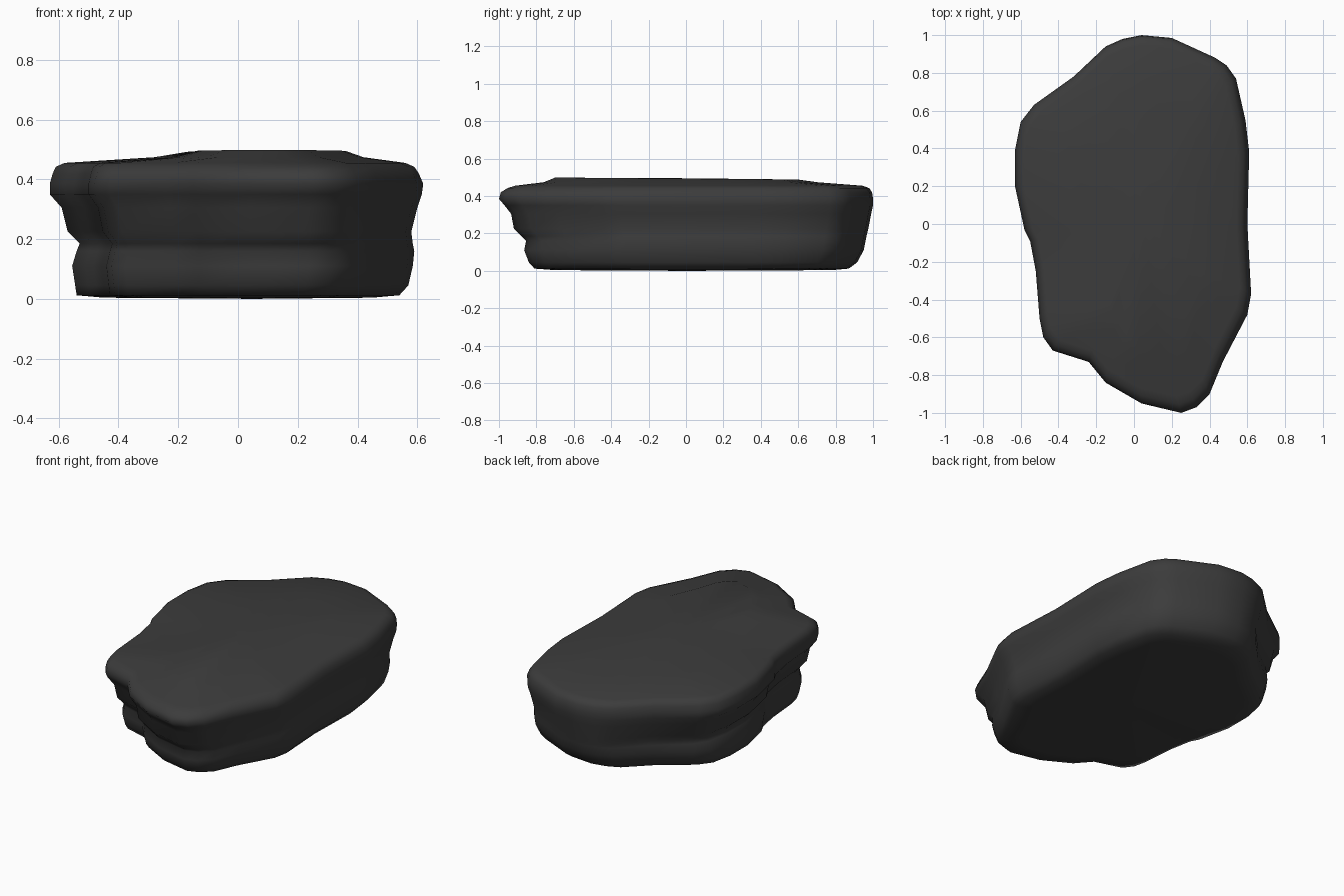
import bpy, bmesh, math

# Widest outline of the slab seen from above, counter-clockwise
OUTLINE = [(0.25, -1.0), (0.33, -0.97), (0.40, -0.90), (0.47, -0.73), (0.60, -0.48),
           (0.62, -0.37), (0.60, 0.0), (0.61, 0.38), (0.59, 0.55), (0.54, 0.77),
           (0.49, 0.84), (0.43, 0.88), (0.2, 0.985), (0.04, 1.0), (-0.06, 0.98),
           (-0.15, 0.94), (-0.32, 0.78), (-0.53, 0.63), (-0.6, 0.54), (-0.63, 0.39),
           (-0.63, 0.2), (-0.58, -0.03), (-0.55, -0.09), (-0.52, -0.25), (-0.5, -0.5),
           (-0.48, -0.6), (-0.43, -0.67), (-0.24, -0.73), (-0.15, -0.84), (0.04, -0.95)]

# Extents of each layer: z, left, right, front, back
LEVELS = [(0.004, 0.45, 0.45, 0.70, 0.78),
          (0.012, 0.54, 0.54, 0.81, 0.87),
          (0.045, 0.545, 0.57, 0.84, 0.915),
          (0.11, 0.555, 0.585, 0.865, 0.95),
          (0.16, 0.54, 0.59, 0.855, 0.96),
          (0.185, 0.53, 0.585, 0.88, 0.965),
          (0.225, 0.57, 0.58, 0.92, 0.975),
          (0.305, 0.59, 0.60, 0.935, 0.99),
          (0.35, 0.63, 0.615, 0.97, 1.0),
          (0.385, 0.63, 0.62, 1.0, 1.0),
          (0.42, 0.62, 0.605, 0.99, 0.995),
          (0.442, 0.61, 0.59, 0.955, 0.98),
          (0.455, 0.58, 0.56, 0.915, 0.945),
          (0.474, 0.28, 0.42, 0.76, 0.70),
          (0.493, 0.17, 0.36, 0.70, 0.60)]

bm = bmesh.new()
rings = []
for z, left, right, front, back in LEVELS:
    ring = []
    for x, y in OUTLINE:
        px = x * (right / 0.62 if x > 0 else left / 0.63)
        py = y * (back if y > 0 else front)
        tilt = -0.008 * py if z > 0.48 else 0.0
        ring.append(bm.verts.new((px, py, z + tilt)))
    rings.append(ring)

# Side walls and top slope
n = len(OUTLINE)
for a, b in zip(rings, rings[1:]):
    for i in range(n):
        j = (i + 1) % n
        bm.faces.new((a[i], a[j], b[j], b[i]))

# Underside and top plateau
for ring, z, flip in ((rings[0], 0.0, True), (rings[-1], 0.495, False)):
    c = bm.verts.new((0.05, 0.0, z))
    for i in range(n):
        p, q = ring[i], ring[(i + 1) % n]
        bm.faces.new((q, p, c) if flip else (p, q, c))

bmesh.ops.recalc_face_normals(bm, faces=bm.faces)
for f in bm.faces:
    f.smooth = True
mesh = bpy.data.meshes.new("rock_slab")
bm.to_mesh(mesh)
bm.free()
rock = bpy.data.objects.new("rock_slab", mesh)
bpy.context.collection.objects.link(rock)

# Dark stone
stone = bpy.data.materials.new("dark_stone")
stone.diffuse_color = (0.045, 0.045, 0.045, 1)
mesh.materials.append(stone)
